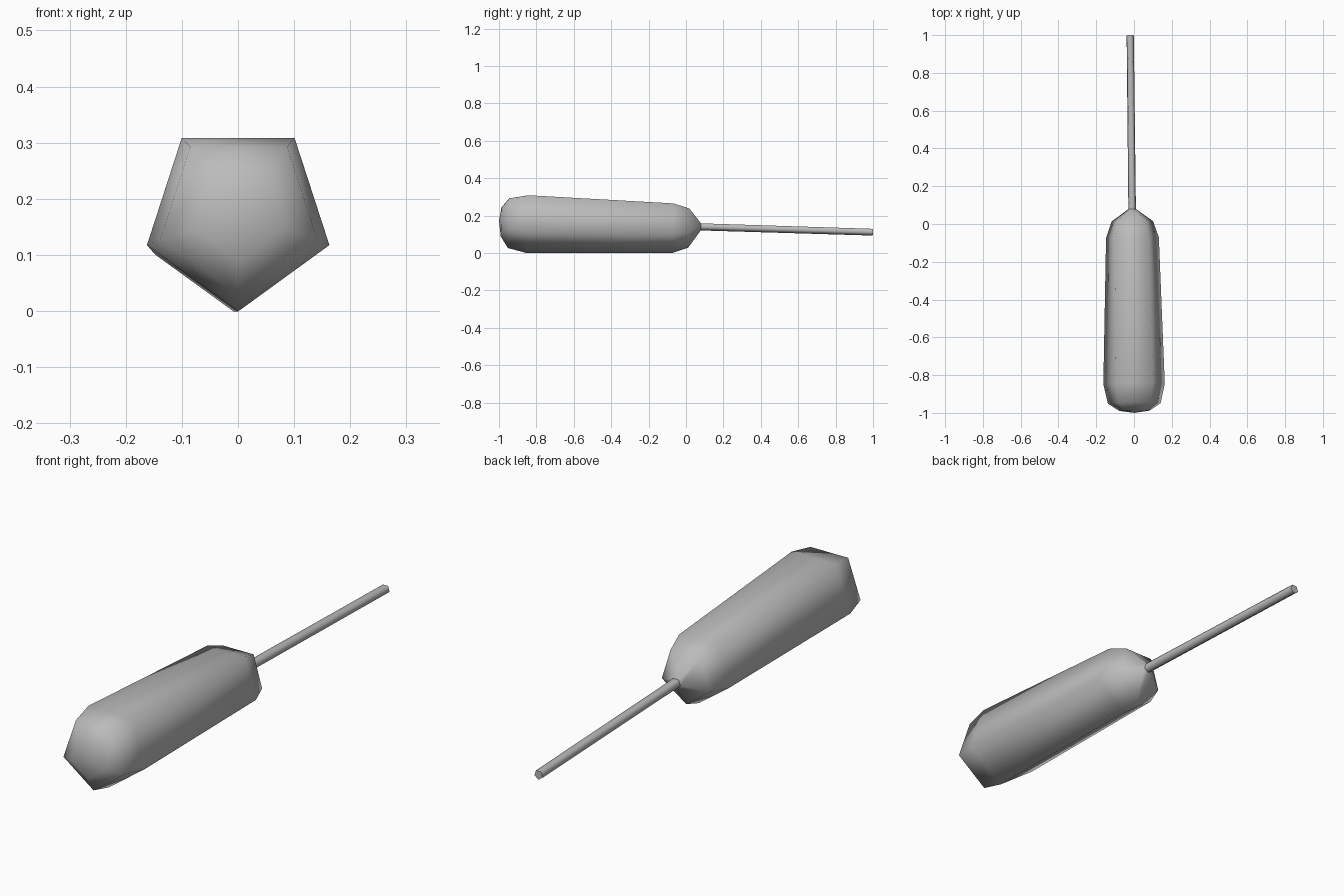
import bpy, bmesh, math
from mathutils import Vector

cube = bpy.data.objects.get("Cube")
if cube:
    bpy.data.objects.remove(cube, do_unlink=True)

grey = bpy.data.materials.new("plain grey")
grey.use_nodes = True
colour = (0.5, 0.5, 0.5, 1)
grey.diffuse_color = colour
grey.node_tree.nodes["Principled BSDF"].inputs["Base Color"].default_value = colour

SIDES = 5
# slightly tilted long axis running from the front tip to the back
START = Vector((0.002, -1.0, 0.175))
AXIS = Vector((-0.011, 1.0, -0.031)).normalized()
SIDE = AXIS.cross(Vector((0, 0, 1))).normalized()
UP = SIDE.cross(AXIS)


def turned(name, profile):
    """Five-sided turned solid from (distance along axis, radius) pairs."""
    bm = bmesh.new()
    rings = []
    for dist, radius in profile:
        centre = START + AXIS * dist
        if radius == 0:
            rings.append([bm.verts.new(centre)] * SIDES)
            continue
        angles = [2 * math.pi * i / SIDES for i in range(SIDES)]
        rings.append([bm.verts.new(centre + SIDE * math.sin(a) * radius
                                   - UP * math.cos(a) * radius) for a in angles])
    for a, b in zip(rings, rings[1:]):
        for i in range(SIDES):
            j = (i + 1) % SIDES
            corners = list(dict.fromkeys((a[i], a[j], b[j], b[i])))
            bm.faces.new(corners).smooth = True
    # flat caps on open ends
    for ring in (rings[0], rings[-1]):
        if len(set(ring)) > 1:
            bm.faces.new(ring)
    bmesh.ops.recalc_face_normals(bm, faces=bm.faces)
    for edge in bm.edges:
        if any(not f.smooth for f in edge.link_faces):
            edge.smooth = False
    mesh = bpy.data.meshes.new(name)
    bm.to_mesh(mesh)
    bm.free()
    mesh.materials.append(grey)
    obj = bpy.data.objects.new(name, mesh)
    bpy.context.collection.objects.link(obj)
    return obj


# rounded grip, then the thin rod
turned("handle", [(0, 0), (0.012, 0.085), (0.052, 0.147), (0.155, 0.171),
                  (0.93, 0.147), (1.015, 0.116), (1.08, 0.021)])
turned("shaft", [(1.07, 0.021), (2.0, 0.02)])
